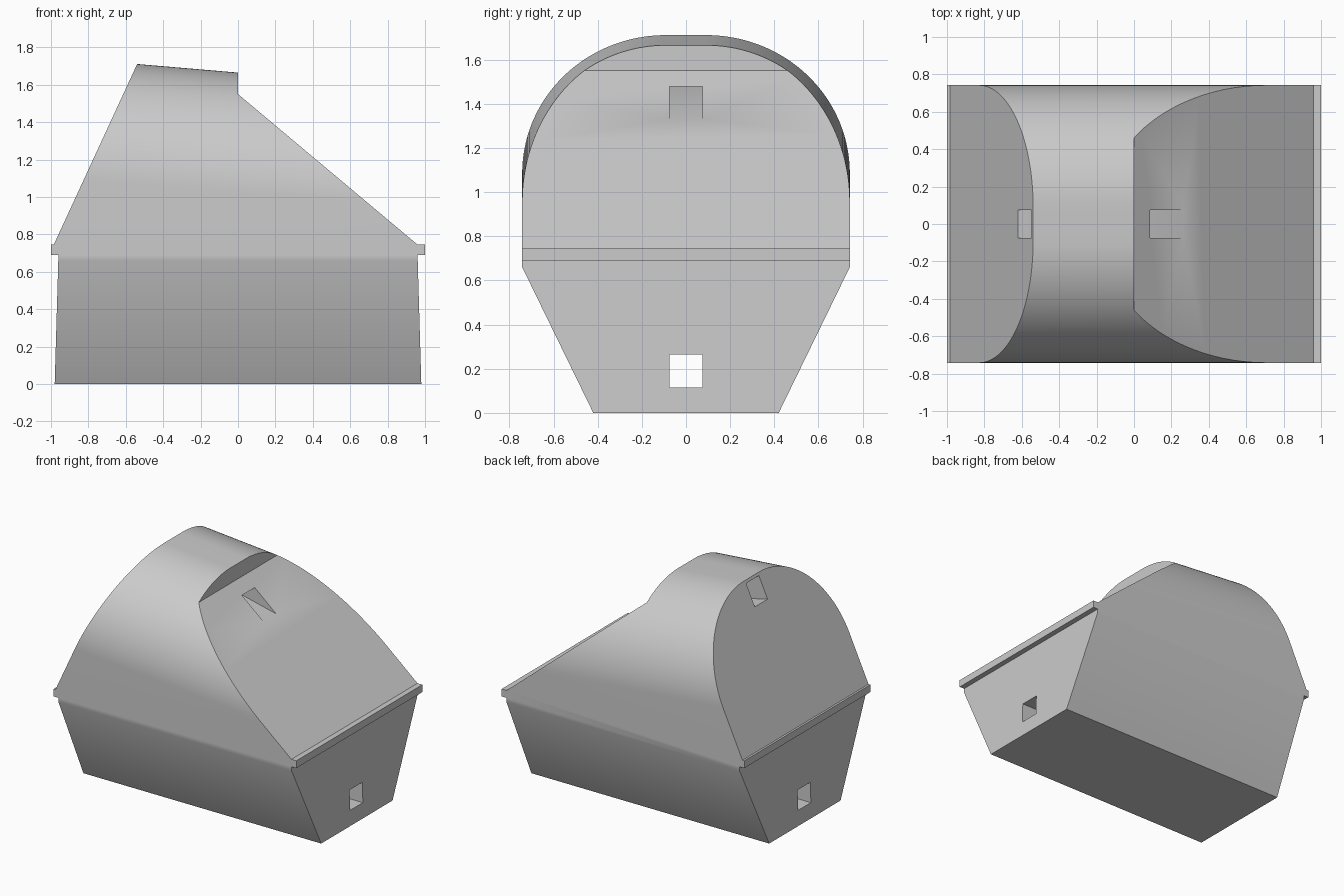
import bpy, bmesh, math

cube = bpy.data.objects.get("Cube")
if cube:
    bpy.data.objects.remove(cube, do_unlink=True)

HALF_W = 0.742      # half width of the body
RADIUS = 0.65       # shoulder radius of the arch
TILT = 0.085        # drop of the arch along x

grey = bpy.data.materials.new("plain grey")
grey.use_nodes = True
grey.diffuse_color = (0.6, 0.6, 0.6, 1)
grey.node_tree.nodes["Principled BSDF"].inputs["Base Color"].default_value = (0.6, 0.6, 0.6, 1)


def prism(name, ring_a, ring_b):
    """Solid joining two matching rings of points."""
    bm = bmesh.new()
    a = [bm.verts.new(p) for p in ring_a]
    b = [bm.verts.new(p) for p in ring_b]
    n = len(a)
    bm.faces.new(a)
    bm.faces.new(b[::-1])
    for i in range(n):
        j = (i + 1) % n
        bm.faces.new((a[i], b[i], b[j], a[j]))
    bmesh.ops.recalc_face_normals(bm, faces=bm.faces)
    mesh = bpy.data.meshes.new(name)
    bm.to_mesh(mesh)
    bm.free()
    mesh.materials.append(grey)
    obj = bpy.data.objects.new(name, mesh)
    bpy.context.collection.objects.link(obj)
    return obj


def side_prism(name, outline, half):
    """Side outline in x and z, extruded along y."""
    return prism(name, [(x, -half, z) for x, z in outline],
                 [(x, half, z) for x, z in outline])


def section(x):
    """Cross-section: tapered base, upright sides and a sloping arch."""
    cz = 1.015 - TILT * x
    half = [(0.42, 0), (HALF_W, 0.66)]
    steps = 40
    for i in range(steps + 1):
        t = math.pi / 2 * i / steps
        half.append((HALF_W - RADIUS + RADIUS * math.cos(t), cz + RADIUS * math.sin(t)))
    return [(x, y, z) for y, z in half] + [(x, -y, z) for y, z in reversed(half)]


def cut(target, cutter, operation):
    mod = target.modifiers.new("cut", 'BOOLEAN')
    mod.operation = operation
    mod.solver = 'EXACT'
    mod.object = cutter
    bpy.context.view_layer.objects.active = target
    bpy.ops.object.modifier_apply(modifier=mod.name)
    bpy.data.objects.remove(cutter, do_unlink=True)


# Arched body
body = prism("arched_body", section(-1.1), section(1.1))

# Side shape: sloping ends, step on top and a lip along each end
outline = [(-0.983, -0.1), (-0.96, 0.69), (-1, 0.69), (-1, 0.745), (-0.985, 0.745),
           (-0.452, 1.9), (0, 1.9), (0, 1.55), (0.96, 0.745),
           (1, 0.745), (1, 0.69), (0.96, 0.69), (0.983, -0.1)]
cut(body, side_prism("side_shape", outline, 1), 'INTERSECT')

# Square tunnels: level one low down, sloping one near the top
low = [(-1.2, 0.115), (1.2, 0.115), (1.2, 0.265), (-1.2, 0.265)]
high = [(-0.8, 1.577), (0.5, 1.275), (0.5, 1.339), (-0.8, 1.776)]
for name, shape in (("low_tunnel", low), ("high_tunnel", high)):
    cut(body, side_prism(name, shape, 0.075), 'DIFFERENCE')

# Smooth arch, sharp edges elsewhere
bpy.ops.object.select_all(action='DESELECT')
body.select_set(True)
bpy.context.view_layer.objects.active = body
bpy.ops.object.shade_smooth_by_angle(angle=math.radians(30))
